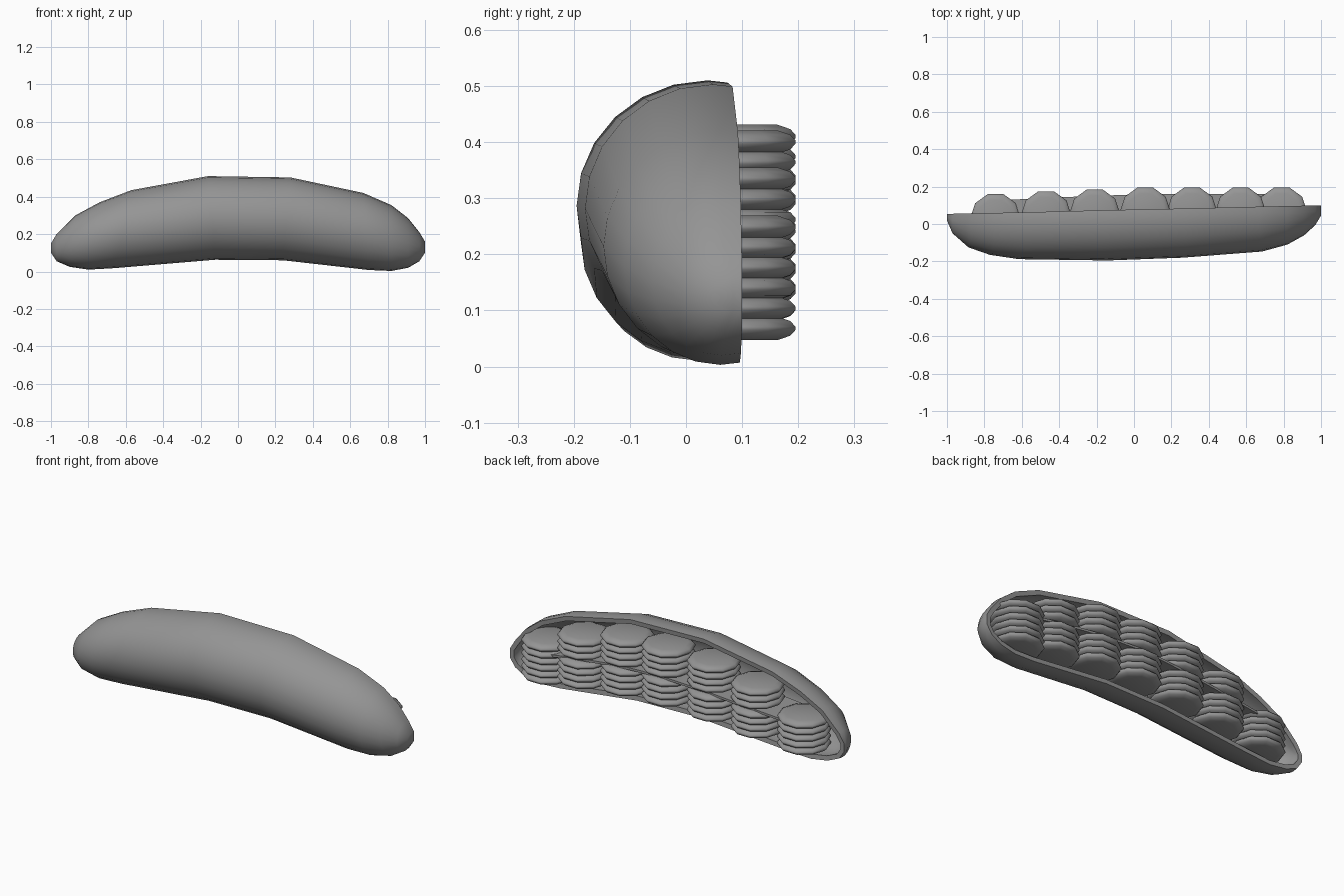
import bpy, bmesh, math

cube = bpy.data.objects.get("Cube")
if cube:
    bpy.data.objects.remove(cube, do_unlink=True)

grey = bpy.data.materials.new("plain grey")
grey.use_nodes = True
grey.diffuse_color = (0.3, 0.3, 0.3, 1)
grey.node_tree.nodes["Principled BSDF"].inputs["Base Color"].default_value = grey.diffuse_color


def finish(bm, name, thickness=0, offset=0, angle=50):
    mesh = bpy.data.meshes.new(name)
    bm.to_mesh(mesh)
    bm.free()
    obj = bpy.data.objects.new(name, mesh)
    bpy.context.collection.objects.link(obj)
    mesh.materials.append(grey)
    bpy.ops.object.select_all(action='DESELECT')
    obj.select_set(True)
    bpy.context.view_layer.objects.active = obj
    if thickness:
        mod = obj.modifiers.new("Thickness", 'SOLIDIFY')
        mod.thickness = thickness
        mod.offset = offset
        bpy.ops.object.modifier_apply(modifier=mod.name)
    bpy.ops.object.shade_smooth_by_angle(angle=math.radians(angle))
    return obj


def skin(bm, rows):
    """Join rows of points into a quad surface."""
    rows = [[bm.verts.new(p) for p in row] for row in rows]
    for a, b in zip(rows, rows[1:]):
        for j in range(len(a) - 1):
            bm.faces.new((a[j], a[j + 1], b[j + 1], b[j]))
    return rows


# Outer shell: half-oval sections (top x, top z, bottom x, bottom z, front y)
sections = [
    (-1, .15, -1, .10, .02), (-.97, .20, -.97, .055, -.05),
    (-.87, .30, -.90, .025, -.125), (-.74, .37, -.80, .01, -.165),
    (-.57, .435, -.66, .018, -.188), (-.16, .51, -.12, .063, -.195),
    (.28, .503, .24, .06, -.18), (.67, .42, .70, .008, -.147),
    (.82, .355, .82, .003, -.11), (.91, .285, .91, .02, -.06),
    (.97, .21, .97, .055, -.005), (1, .16, 1, .10, .045),
]
ARC = 12
rows = []
for xt, zt, xb, zb, front in sections:
    rim = .077 + .023 * (xt + xb) / 2
    centre = rim - min(.035, (rim - front) * .3)
    row = [(xt, rim, zt - .004)]
    for k in range(ARC + 1):
        t = math.pi * k / ARC
        f = (1 - math.cos(t)) / 2
        row.append((xt + (xb - xt) * f, centre - (centre - front) * math.sin(t), zt + (zb - zt) * f))
    row.append((xb, rim, zb + .004))
    rows.append(row)
bm = bmesh.new()
grid = skin(bm, rows)
bm.faces.new(reversed(grid[0]))
bm.faces.new(grid[-1])
finish(bm, "outer_shell", .025, -1)

# Disc stacks: x, back y, lowest z, discs below and above the sheet
RADIUS, PITCH, GAP = .135, .036, .015
columns = [
    (-.74, .16, .06, 5, 0), (-.47, .175, .085, 4, 3), (-.21, .185, .11, 4, 4),
    (.06, .195, .125, 4, 4), (.31, .195, .115, 4, 4), (.57, .195, .085, 4, 3),
    (.79, .195, .05, 6, 0),
]
profile = [(.75, -.021), (.93, -.013), (1, -.003), (1, .003), (.93, .013), (.75, .021)]
SIDES = 10


def add_disc(bm, x, y, z):
    rings = []
    for scale, dz in profile:
        ring = []
        for k in range(SIDES + 1):
            a = 2 * math.pi * (k + .5) / SIDES
            ring.append((x + RADIUS * scale * math.sin(a), y + RADIUS * scale * math.cos(a), z + dz))
        rings.append(ring)
    loops = skin(bm, rings)
    bm.faces.new(loops[0][:-1])
    bm.faces.new(reversed(loops[-1][:-1]))


for n, (x, back, z0, low, high) in enumerate(columns):
    bm = bmesh.new()
    y = back - RADIUS * math.cos(math.pi / SIDES)
    for k in range(low + high):
        lift = GAP if k >= low else 0
        add_disc(bm, x, y, z0 + PITCH * (k + .5) + lift)
    bmesh.ops.remove_doubles(bm, verts=bm.verts, dist=.0005)
    bmesh.ops.recalc_face_normals(bm, faces=bm.faces)
    finish(bm, f"disc_stack_{n + 1}")

# Thin sheet joining the stacks at mid height
bm = bmesh.new()
skin(bm, [[(x, y, z0 + PITCH * min(low, 4) + GAP / 2) for y in (-.08, .03, back - .035)]
          for x, back, z0, low, high in columns])
finish(bm, "linking_sheet", .012)
